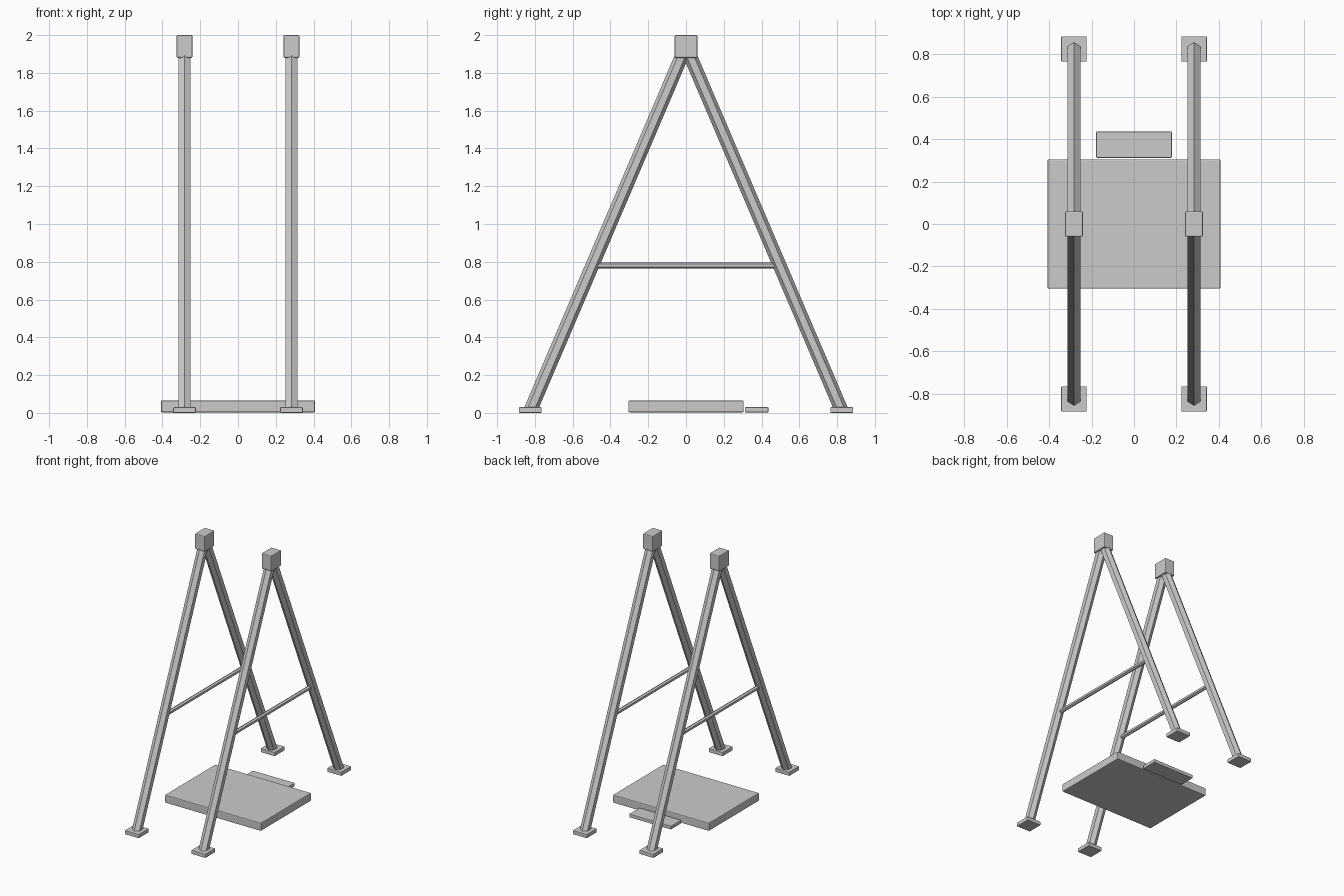
import bpy
from mathutils import Vector

if "Cube" in bpy.data.objects:
    bpy.data.objects.remove(bpy.data.objects["Cube"])


def box(name, lo, hi, bevel=0.006):
    """Bevelled box between two corners."""
    lo, hi = Vector(lo), Vector(hi)
    bpy.ops.mesh.primitive_cube_add(size=1, location=(lo + hi) / 2)
    ob = bpy.context.object
    ob.name = name
    ob.scale = hi - lo
    bpy.ops.object.transform_apply(location=False, rotation=False, scale=True)
    mod = ob.modifiers.new("edge_bevel", 'BEVEL')
    mod.width = bevel
    mod.segments = 2
    return ob


def hex_tube(name, a, b, radius):
    """Hexagonal bar in the yz plane, flat sides facing x."""
    a, b = Vector(a), Vector(b)
    d = b - a
    bpy.ops.mesh.primitive_cylinder_add(vertices=6, radius=radius, depth=d.length,
                                        location=(a + b) / 2)
    ob = bpy.context.object
    ob.name = name
    # rotate about x only, so the hexagon corners stay in the yz plane
    ob.rotation_euler = (Vector((0, 0, 1)).rotation_difference(d)).to_euler()
    return ob


# Two A-frames
X = 0.283
FOOT_Y = 0.825
for side, x in (("left", -X), ("right", X)):
    for end, s in (("front", -1), ("back", 1)):
        hex_tube(f"{side}_{end}_leg", (x, s * 0.823, 0.015), (x, s * 0.005, 1.93), 0.036)
        y = s * FOOT_Y
        box(f"{side}_{end}_foot", (x - 0.06, y - 0.06, 0), (x + 0.06, y + 0.06, 0.03), 0.004)
    hex_tube(f"{side}_crossbar", (x, -0.49, 0.78), (x, 0.49, 0.78), 0.016)
    box(f"{side}_top_cap", (x - 0.042, -0.06, 1.88), (x + 0.042, 0.06, 2.0))

# Floor platform and small step plate behind it
box("platform", (-0.408, -0.305, 0.003), (0.408, 0.305, 0.065))
box("back_plate", (-0.178, 0.312, 0.003), (0.178, 0.436, 0.03), 0.004)
